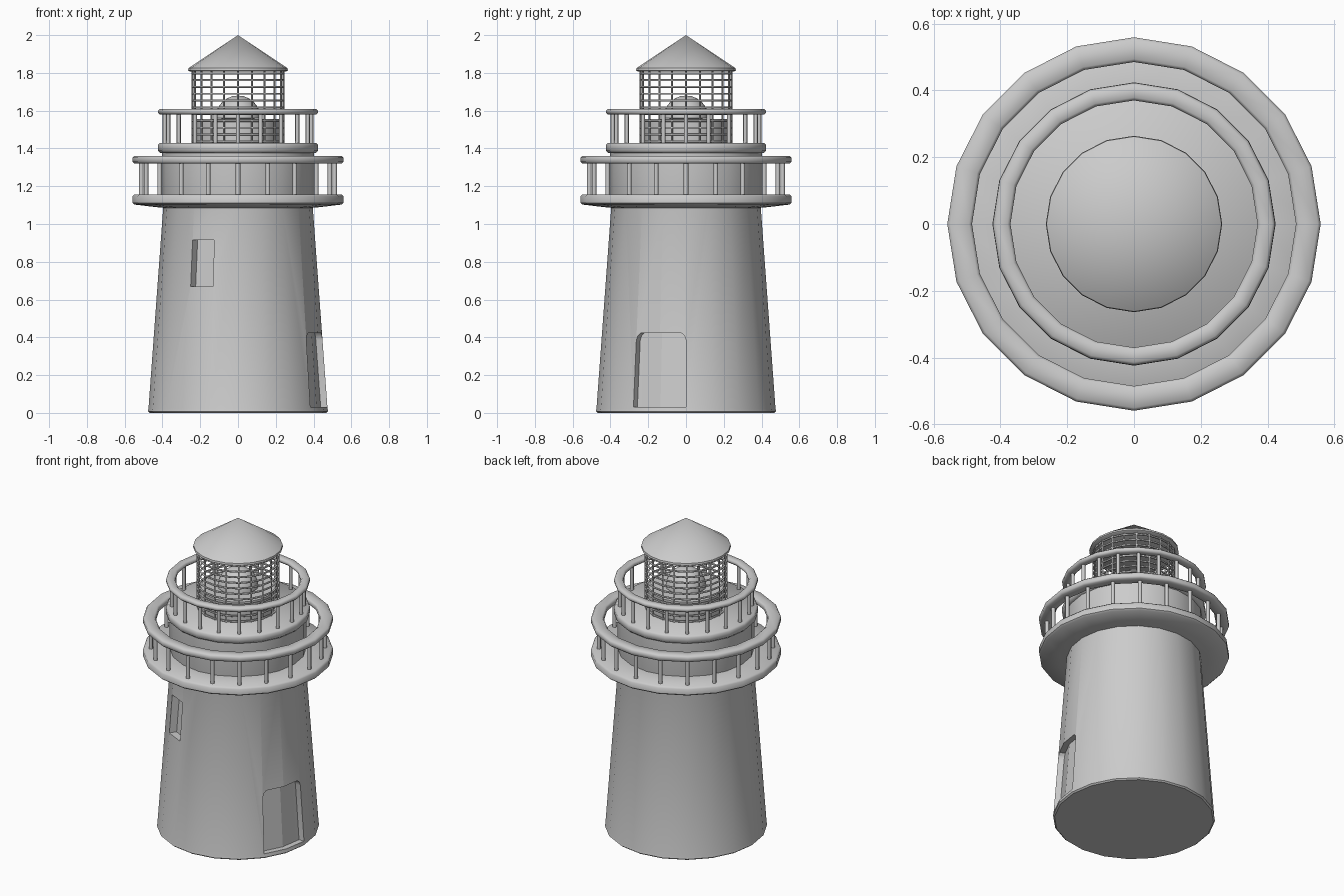
import bpy, bmesh
from math import sin, cos, pi, radians

if "Cube" in bpy.data.objects:
    bpy.data.objects.remove(bpy.data.objects["Cube"])

N = 20  # sides of every round part


def finish(name, bm, angle=35):
    bmesh.ops.recalc_face_normals(bm, faces=bm.faces)
    me = bpy.data.meshes.new(name)
    bm.to_mesh(me)
    bm.free()
    ob = bpy.data.objects.new(name, me)
    bpy.context.collection.objects.link(ob)
    if angle:
        smooth(ob, angle)
    return ob


def smooth(ob, angle):
    bpy.ops.object.select_all(action='DESELECT')
    ob.select_set(True)
    bpy.context.view_layer.objects.active = ob
    bpy.ops.object.shade_smooth_by_angle(angle=radians(angle))


def lathe(name, profile, closed=False, angle=35):
    """Spin (radius, z) points round z; closed makes a ring, otherwise ends meet the axis."""
    bm = bmesh.new()
    rows = []
    for r, z in profile:
        if r == 0:
            rows.append([bm.verts.new((0, 0, z))] * N)
        else:
            rows.append([bm.verts.new((r * cos(2 * pi * i / N), r * sin(2 * pi * i / N), z))
                         for i in range(N)])
    pairs = list(zip(rows, rows[1:])) + ([(rows[-1], rows[0])] if closed else [])
    for a, b in pairs:
        for i in range(N):
            j = (i + 1) % N
            bm.faces.new(dict.fromkeys((a[i], a[j], b[j], b[i])))
    return finish(name, bm, angle)


def ring(name, r0, r1, z0, z1, b=0.009):
    return lathe(name, [(r0, z0 + b), (r0 + b, z0), (r1 - b, z0), (r1, z0 + b),
                        (r1, z1 - b), (r1 - b, z1), (r0 + b, z1), (r0, z1 - b)], True, 50)


def posts(name, radius, z0, z1, thick, sides=8):
    bm = bmesh.new()
    for k in range(N):
        a = 2 * pi * k / N
        res = bmesh.ops.create_cone(bm, cap_ends=True, segments=sides, radius1=thick,
                                    radius2=thick, depth=z1 - z0)
        bmesh.ops.translate(bm, verts=res['verts'],
                            vec=(radius * cos(a), radius * sin(a), (z0 + z1) / 2))
    return finish(name, bm, 60)


def tower_radius(z, deg):
    """Distance from the axis to the faceted, tapering wall."""
    r = 0.475 - 0.08 * z / 1.1
    return r * cos(radians(9)) / cos(radians(deg % 18 - 9))


def opening(name, columns, z0, depth):
    """Recess cutter that follows the wall; columns are (angle, top z)."""
    bm = bmesh.new()
    cols = []
    for deg, z1 in columns:
        a = radians(deg)
        pts = [(tower_radius(z0, deg) - depth, z0), (tower_radius(z1, deg) - depth, z1),
               (0.6, z1), (0.6, z0)]
        cols.append([bm.verts.new((r * cos(a), r * sin(a), z)) for r, z in pts])
    for a, b in zip(cols, cols[1:]):
        for i in range(4):
            bm.faces.new((a[i], a[(i + 1) % 4], b[(i + 1) % 4], b[i]))
    bm.faces.new(cols[0])
    bm.faces.new(cols[-1])
    ob = finish(name, bm, 0)
    ob.hide_render = True
    ob.hide_set(True)
    return ob


# tower wall, with recessed door (right side) and window (front)
tower = lathe("tower", [(0, 0), (0.468, 0), (0.477, 0.008), (0.474, 0.022),
                        (0.395, 1.1), (0.402, 1.13), (0.402, 1.39), (0, 1.39)])
door = opening("door_cutter", [(-36, 0.385), (-35, 0.408), (-33, 0.422), (-18, 0.422),
                               (-3, 0.422), (-1, 0.408), (0, 0.385)], 0.03, 0.035)
window = opening("window_cutter", [(-126, 0.915), (-108, 0.915)], 0.67, 0.045)
for cutter in (door, window):
    m = tower.modifiers.new(cutter.name, 'BOOLEAN')
    m.operation = 'DIFFERENCE'
    m.solver = 'EXACT'
    m.object = cutter
    bpy.context.view_layer.objects.active = tower
    bpy.ops.object.modifier_apply(modifier=m.name)
smooth(tower, 30)

# lower gallery: flared floor, posts, handrail
lathe("lower_gallery_floor", [(0.385, 1.085), (0.44, 1.09), (0.548, 1.103), (0.559, 1.112),
                              (0.559, 1.146), (0.548, 1.157), (0.385, 1.157)], True, 50)
posts("lower_gallery_posts", 0.512, 1.15, 1.33, 0.012)
ring("lower_gallery_rail", 0.485, 0.559, 1.32, 1.36)

# upper gallery: floor, posts, handrail
lathe("upper_gallery_floor", [(0, 1.375), (0.41, 1.375), (0.424, 1.387), (0.424, 1.419),
                              (0.414, 1.43), (0, 1.43)], False, 50)
posts("upper_gallery_posts", 0.388, 1.42, 1.59, 0.011)
ring("upper_gallery_rail", 0.37, 0.423, 1.58, 1.61)

# lantern room: low wall with domed lamp, surrounded by a cage
lathe("lamp_base", [(0, 1.42), (0.22, 1.42), (0.22, 1.555), (0, 1.555)])
lathe("lamp_dome", [(0, 1.55)] + [(0.12 * cos(pi / 2 * t / 6), 1.56 + 0.12 * sin(pi / 2 * t / 6))
                                  for t in range(6)] + [(0, 1.68)], False, 50)
posts("cage_uprights", 0.24, 1.42, 1.82, 0.005, 4)
for k in range(11):
    ring("cage_hoop_%d" % (k + 1), 0.235, 0.245, 1.4325 + k * 0.036, 1.4425 + k * 0.036, 0.002)

# conical roof
lathe("roof", [(0, 1.808), (0.257, 1.808), (0.264, 1.813), (0.262, 1.825), (0, 2.0)], False, 40)
